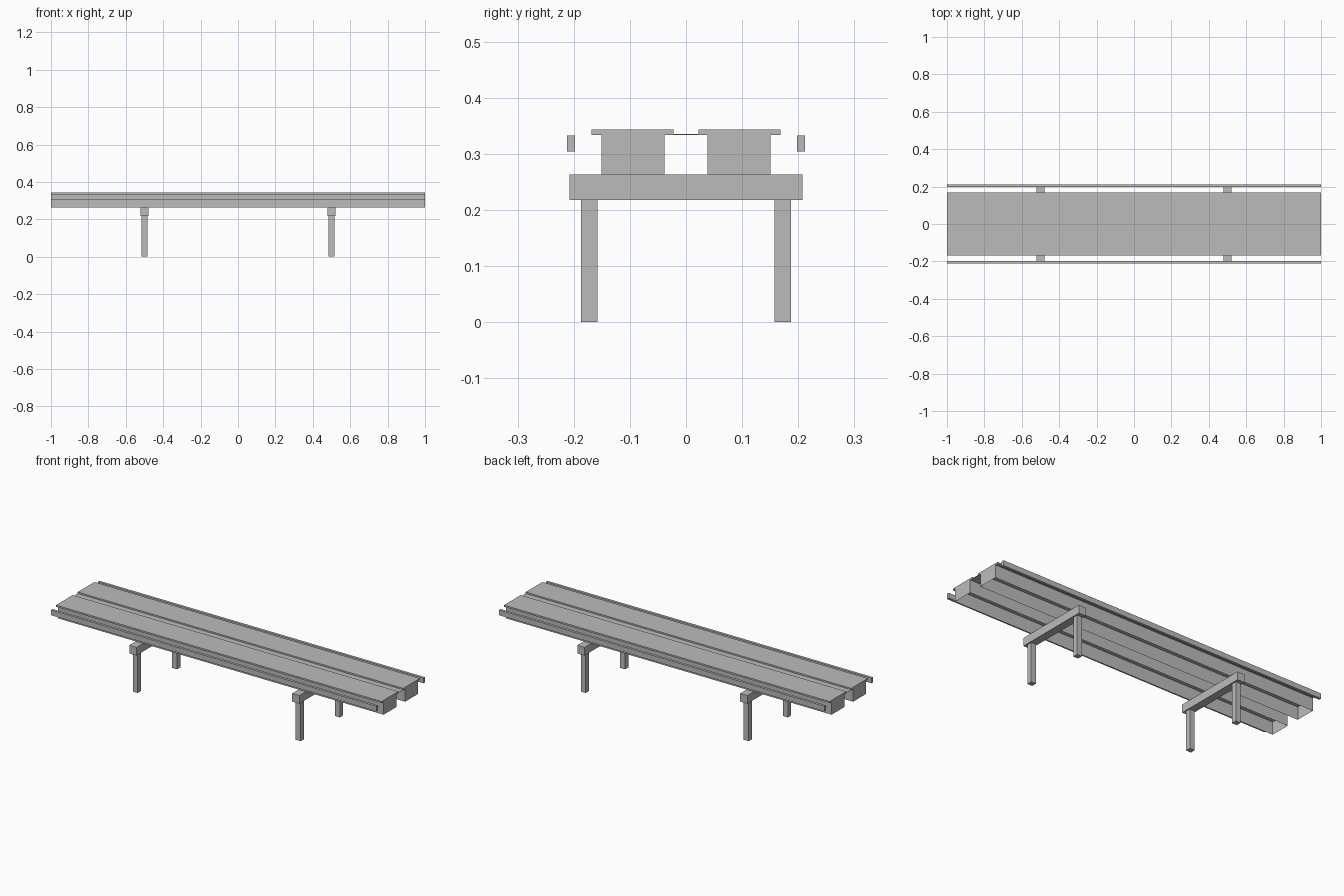
import bpy, bmesh

if "Cube" in bpy.data.objects:
    bpy.data.objects.remove(bpy.data.objects["Cube"])

grey = bpy.data.materials.new("concrete_grey")
grey.diffuse_color = (0.5, 0.5, 0.5, 1)
grey.use_nodes = True
grey.node_tree.nodes["Principled BSDF"].inputs["Base Color"].default_value = grey.diffuse_color


def box(name, x, y, z, open_bottom=False):
    """Box from (min, max) ranges; may be left open underneath."""
    bm = bmesh.new()
    bmesh.ops.create_cube(bm, size=1)
    for v in bm.verts:
        v.co = [r[0] + (c + 0.5) * (r[1] - r[0]) for c, r in zip(v.co, (x, y, z))]
    bm.normal_update()
    if open_bottom:
        down = [f for f in bm.faces if f.normal.z < -0.9]
        bmesh.ops.delete(bm, geom=down, context='FACES_ONLY')
    me = bpy.data.meshes.new(name)
    bm.to_mesh(me)
    bm.free()
    me.materials.append(grey)
    ob = bpy.data.objects.new(name, me)
    bpy.context.collection.objects.link(ob)
    return ob


def side(s, a, b):
    """Range mirrored to the chosen side."""
    return tuple(sorted((s * a, s * b)))


LENGTH = (-1, 1)

# Girders, deck plates and edge rails on both sides
for s, tag in ((-1, "front"), (1, "back")):
    box(f"girder_{tag}", LENGTH, side(s, 0.038, 0.151), (0.263, 0.334), open_bottom=True)
    box(f"deck_plate_{tag}", LENGTH, side(s, 0.022, 0.168), (0.334, 0.343))
    box(f"edge_rail_{tag}", LENGTH, side(s, 0.198, 0.212), (0.304, 0.333))

# Thin strip closing the joint between the deck plates
box("deck_joint", LENGTH, (-0.022, 0.022), (0.334, 0.335))

# Two supports: cross beam on a pair of legs
for s, tag in ((-1, "left"), (1, "right")):
    cx = s * 0.5
    box(f"cross_beam_{tag}", (cx - 0.022, cx + 0.022), (-0.208, 0.208), (0.218, 0.263))
    for t, end in ((-1, "front"), (1, "back")):
        box(f"leg_{tag}_{end}", (cx - 0.015, cx + 0.015), side(t, 0.158, 0.187), (0, 0.218))
